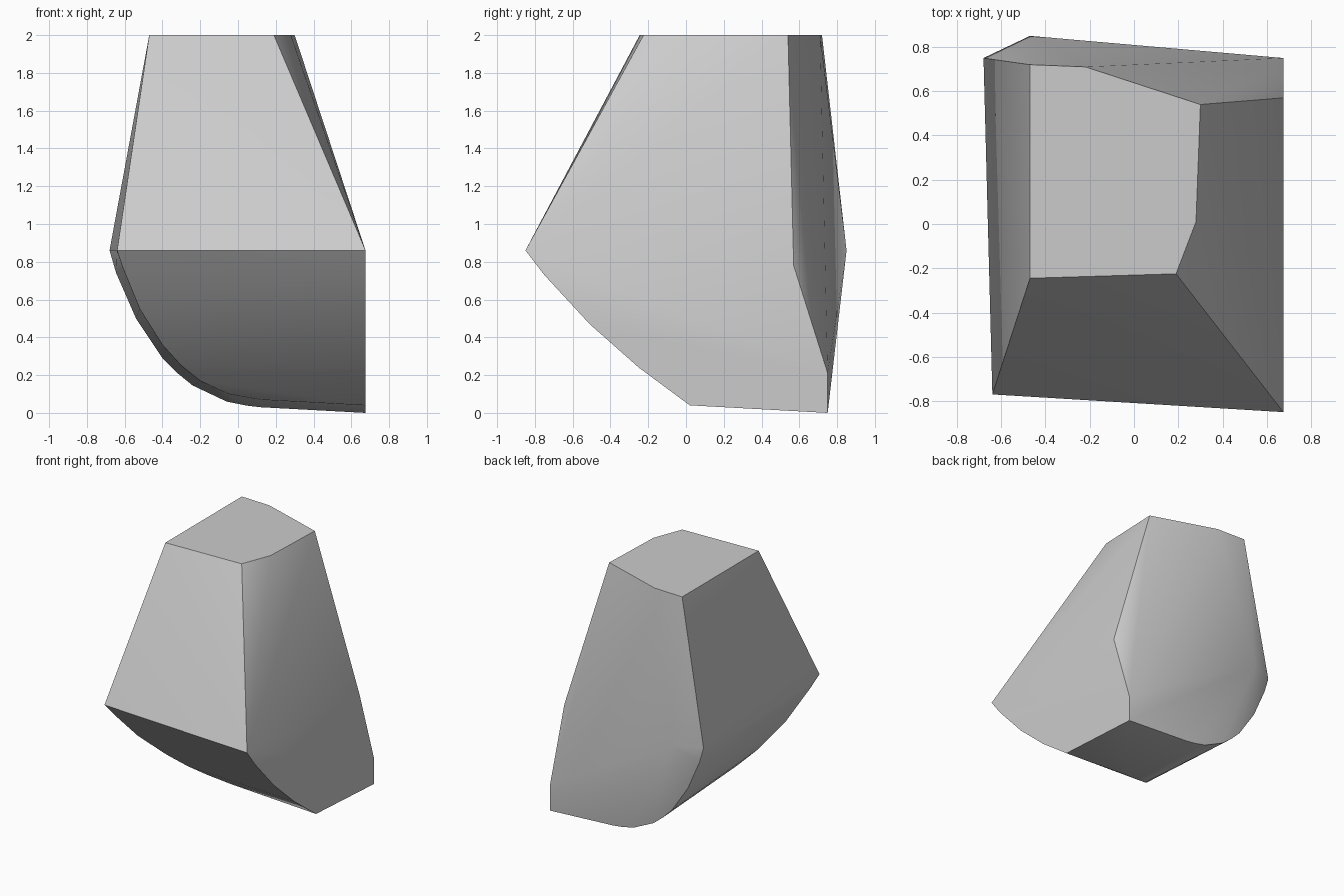
import bpy
import bmesh
import math

# Remove the default object
default_cube = bpy.data.objects.get("Cube")
if default_cube:
    bpy.data.objects.remove(default_cube, do_unlink=True)


def make_material(name, colour):
    """Plain flat material with matching viewport colour."""
    material = bpy.data.materials.new(name)
    material.use_nodes = True
    material.diffuse_color = colour
    shader = next(n for n in material.node_tree.nodes if n.type == "BSDF_PRINCIPLED")
    shader.inputs["Base Color"].default_value = colour
    return material


def make_stone(name, points, material):
    """Wrap a convex skin around the outlines and merge its flat facets."""
    mesh = bpy.data.meshes.new(name)
    bm = bmesh.new()
    for point in points:
        bm.verts.new(point)
    result = bmesh.ops.convex_hull(bm, input=bm.verts[:])
    loose = set(result["geom_interior"]) | set(result["geom_unused"])
    loose = [v for v in loose if isinstance(v, bmesh.types.BMVert) and v.is_valid]
    bmesh.ops.delete(bm, geom=loose, context="VERTS")
    bmesh.ops.dissolve_limit(bm, angle_limit=math.radians(1),
                             verts=bm.verts[:], edges=bm.edges[:])
    bmesh.ops.recalc_face_normals(bm, faces=bm.faces[:])
    bm.to_mesh(mesh)
    bm.free()
    mesh.materials.append(material)
    stone = bpy.data.objects.new(name, mesh)
    bpy.context.collection.objects.link(stone)
    bpy.ops.object.select_all(action="DESELECT")
    stone.select_set(True)
    bpy.context.view_layer.objects.active = stone
    bpy.ops.object.shade_smooth_by_angle(angle=math.radians(30))
    return stone


SIDE_X = 0.675   # flat left flank
BACK_Y = 0.75    # plane of the rear lower rim

# Flat top outline (x, y)
top_outline = [(-.47, .72), (-.47, -.245), (.19, -.225),
               (.28, .01), (.3, .54), (-.22, .71)]
# Left flank outline (y, z)
flank_outline = [(-.85, .86), (-.75, .73), (-.51, .47), (-.25, .24),
                 (.02, .04), (BACK_Y, 0), (BACK_Y, .21), (.57, .78)]
# Rear lower rim (x, z), a rounded belly
rear_rim = [(-.68, .86), (-.645, .74), (-.54, .5), (-.4, .29), (-.32, .21),
            (-.24, .145), (-.06, .06), (.05, .038), (.12, .03)]
# Crease where the sloping front meets the belly (x, y, z)
front_crease = [(-.64, -.77, .86), (-.61, -.7, .77), (-.52, -.52, .55),
                (-.4, -.33, .36), (-.3, -.21, .25), (-.2, -.11, .17),
                (-.05, -.02, .1), (.12, .02, .07)]
# Single bulging corner at the back
back_corner = (-.47, .85, .86)

points = [(x, y, 2) for x, y in top_outline]
points += [(SIDE_X, y, z) for y, z in flank_outline]
points += [(x, BACK_Y, z) for x, z in rear_rim]
points += front_crease + [back_corner]

grey = make_material("stone grey", (.6, .6, .6, 1))
make_stone("stone_block", points, grey)
